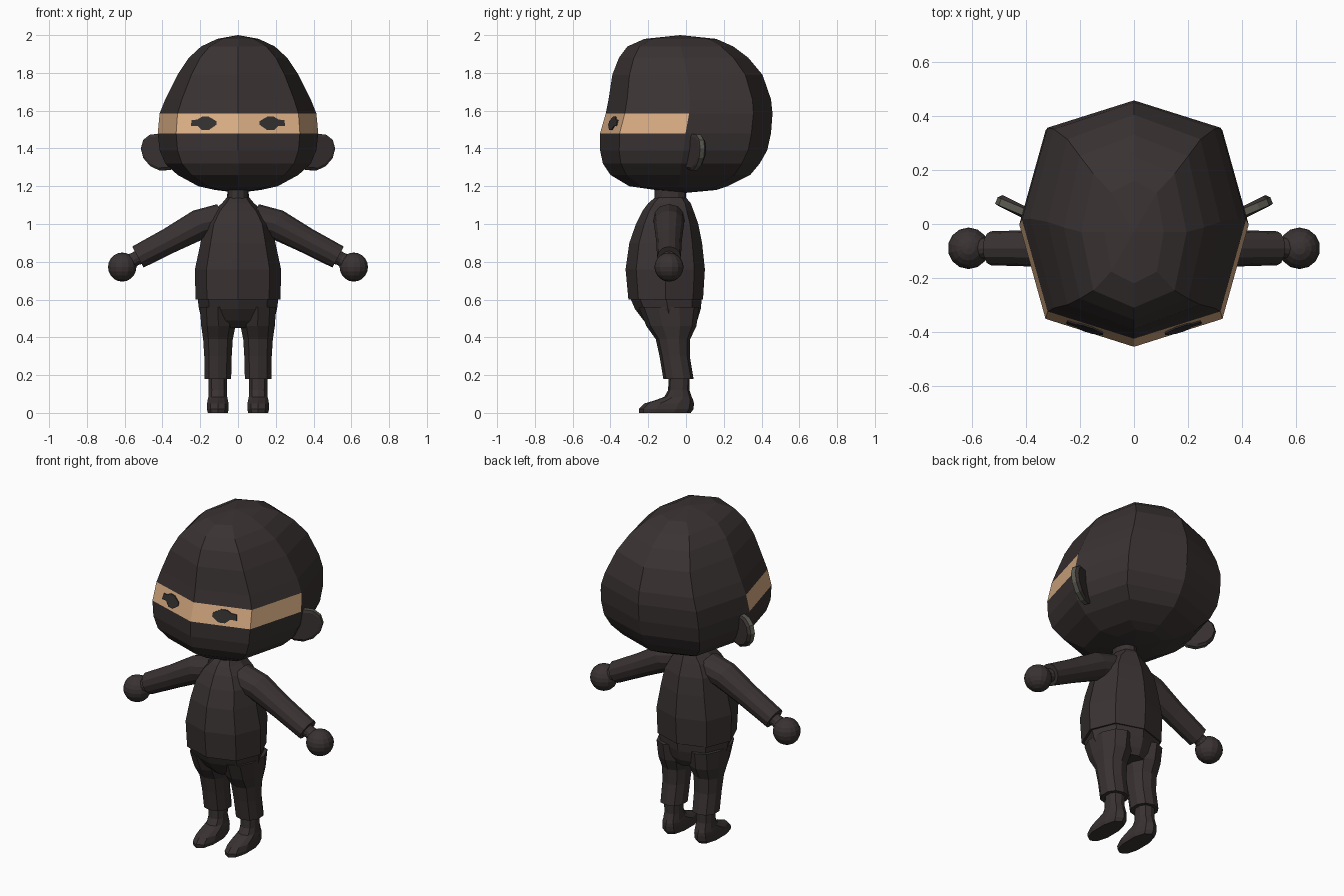
import bpy, bmesh, math
from mathutils import Vector

cube = bpy.data.objects.get("Cube")
if cube:
    bpy.data.objects.remove(cube, do_unlink=True)


def material(name, colour):
    mat = bpy.data.materials.new(name)
    mat.use_nodes = True
    mat.diffuse_color = (*colour, 1)
    mat.node_tree.nodes["Principled BSDF"].inputs["Base Color"].default_value = (*colour, 1)
    return mat


cloth = material("dark_cloth", (0.042, 0.032, 0.032))
skin = material("skin", (0.70, 0.42, 0.23))
rim_grey = material("ear_rim_grey", (0.10, 0.10, 0.08))
eye_dark = material("eye_dark", (0.032, 0.028, 0.028))
parts = []


def finish(name, bm, mats, rule=None):
    """Turn a bmesh into an object, colouring faces by an optional rule."""
    bmesh.ops.recalc_face_normals(bm, faces=bm.faces)
    for face in bm.faces:
        if rule and rule(face):
            face.material_index = 1
    mesh = bpy.data.meshes.new(name)
    bm.to_mesh(mesh)
    bm.free()
    for mat in mats:
        mesh.materials.append(mat)
    obj = bpy.data.objects.new(name, mesh)
    bpy.context.collection.objects.link(obj)
    parts.append(obj)
    return obj


def loft(name, rings, mats=(cloth,), rule=None, side=1):
    """Skin equal rings of points; a one-point ring makes a pole."""
    bm = bmesh.new()
    rows = [[bm.verts.new((p[0] * side, p[1], p[2])) for p in ring] for ring in rings]
    n = max(len(row) for row in rows)
    for a, b in zip(rows, rows[1:]):
        for i in range(n):
            j = (i + 1) % n
            if len(a) == 1:
                bm.faces.new((a[0], b[i], b[j]))
            elif len(b) == 1:
                bm.faces.new((a[i], b[0], a[j]))
            else:
                bm.faces.new((a[i], a[j], b[j], b[i]))
    for row in (rows[0], rows[-1]):
        if len(row) > 1:
            bm.faces.new(row)
    return finish(name, bm, mats, rule)


def level(z, half, front, back, cx=0, n=8, power=1.0):
    """Horizontal ring given by half width and front and back depth."""
    ring = []
    for i in range(n):
        a = 2 * math.pi * i / n
        s, c = math.sin(a), -math.cos(a)
        s, c = (math.copysign(abs(v) ** power, v) for v in (s, c))
        ring.append((cx + half * s, (front + back) / 2 + (back - front) / 2 * c, z))
    return ring


def tube_ring(x, z, r, n=12):
    """Ring across the sloping arm."""
    up, depth = Vector((0.48, 0, 0.88)), Vector((0, 1, 0))
    return [Vector((x, -0.09, z)) + r * (up * math.cos(a) + depth * math.sin(a))
            for a in (2 * math.pi * i / n for i in range(n))]


# Head with the open band across the front
BAND_LOW, BAND_HIGH = 1.48, 1.585
head_levels = [
    (1.18, 0.12, -0.16, 0.16), (1.20, 0.21, -0.30, 0.22), (1.26, 0.32, -0.40, 0.34),
    (1.32, 0.385, -0.44, 0.39), (1.39, 0.415, -0.455, 0.43),
    (BAND_LOW, 0.425, -0.455, 0.45), (BAND_HIGH, 0.415, -0.425, 0.458),
    (1.66, 0.385, -0.41, 0.45), (1.79, 0.32, -0.39, 0.405), (1.88, 0.26, -0.355, 0.33),
    (1.94, 0.195, -0.31, 0.25), (1.98, 0.11, -0.22, 0.16)]
head_rings = [[(0, 0, 1.165)]] + [level(*v, power=0.75) for v in head_levels] + [[(0, -0.03, 2.0)]]


def in_band(face):
    c = face.calc_center_median()
    return BAND_LOW < c.z < BAND_HIGH and c.y < 0


loft("head", head_rings, (cloth, skin), in_band)

# Neck and shirt
loft("neck", [level(1.06, 0.06, -0.17, 0.0, n=12), level(1.22, 0.055, -0.165, 0.0, n=12)])
shirt_levels = [
    (0.60, 0.225, -0.305, 0.09), (0.76, 0.228, -0.32, 0.10), (0.90, 0.198, -0.30, 0.085),
    (1.00, 0.175, -0.265, 0.065), (1.07, 0.13, -0.23, 0.04), (1.11, 0.085, -0.20, 0.025),
    (1.14, 0.06, -0.165, 0.0)]
loft("shirt", [level(*v, power=0.9) for v in shirt_levels])

# Hips
hip_levels = [(0.45, 0.13, -0.18, 0.04), (0.49, 0.19, -0.225, 0.06),
              (0.55, 0.207, -0.27, 0.078), (0.62, 0.215, -0.30, 0.085)]
loft("hips", [level(*v, power=0.9) for v in hip_levels])

for label, side in (("left", 1), ("right", -1)):
    # Eye plate lying on the sloping face
    outline = [(0.115, 1.545), (0.115, 1.525), (0.155, 1.497), (0.19, 1.497), (0.215, 1.52),
               (0.25, 1.518), (0.245, 1.55), (0.215, 1.553), (0.19, 1.568), (0.155, 1.568)]
    plate = [[(x, -0.455 + 0.32 * x + 0.29 * (z - BAND_LOW) + off, z) for x, z in outline]
             for off in (-0.007, 0.002)]
    loft(label + "_eye", plate, (eye_dark,), side=side)

    # Ear disc, swept back, with a pale rim
    ear = []
    for off, grow in ((-0.02, 0.85), (-0.012, 1), (0.012, 1), (0.02, 0.85)):
        ear.append([(0.41 + 0.10 * grow * math.cos(a) - 0.4 * off,
                     0.045 + 0.042 * math.cos(a) + off,
                     1.38 + 0.097 * grow * math.sin(a) + 0.02 * math.cos(a))
                    for a in (2 * math.pi * i / 12 for i in range(12))])
    loft(label + "_ear", ear, (cloth, rim_grey), lambda f: abs(f.normal.y) < 0.72, side)

    # Sleeve, wrist and ball hand
    sleeve = [(0.07, 1.03, 0.085), (0.20, 1.0, 0.08), (0.36, 0.914, 0.068), (0.53, 0.825, 0.063)]
    loft(label + "_sleeve", [tube_ring(*v) for v in sleeve], side=side)
    wrist = [(0.50, 0.835, 0.045), (0.545, 0.815, 0.036), (0.60, 0.78, 0.05)]
    loft(label + "_wrist", [tube_ring(*v) for v in wrist], side=side)
    bm = bmesh.new()
    bmesh.ops.create_uvsphere(bm, u_segments=14, v_segments=10, radius=0.077)
    bmesh.ops.translate(bm, verts=bm.verts, vec=(0.613 * side, -0.09, 0.772))
    finish(label + "_hand", bm, (cloth,))

    # Trouser leg
    leg = [(0.18, 0.074, -0.12, 0.04, 0.107), (0.30, 0.076, -0.14, 0.02, 0.106),
           (0.39, 0.082, -0.16, 0.022, 0.106), (0.46, 0.095, -0.21, 0.055, 0.104),
           (0.56, 0.10, -0.25, 0.07, 0.106)]
    loft(label + "_trouser_leg", [level(*v, n=10, power=0.9) for v in leg], side=side)

    # Foot and ankle
    foot = [(0.0, 0.055, -0.248, 0.025), (0.02, 0.06, -0.25, 0.04), (0.05, 0.059, -0.22, 0.042),
            (0.068, 0.056, -0.16, 0.038), (0.085, 0.052, -0.115, 0.03),
            (0.12, 0.05, -0.095, 0.018), (0.22, 0.053, -0.09, 0.02)]
    loft(label + "_foot", [level(*v, cx=0.107, n=10, power=0.85) for v in foot], side=side)

# Smooth shading with sharp hems
for obj in bpy.context.view_layer.objects:
    obj.select_set(obj in parts)
bpy.context.view_layer.objects.active = parts[0]
bpy.ops.object.shade_smooth_by_angle(angle=math.radians(55))
